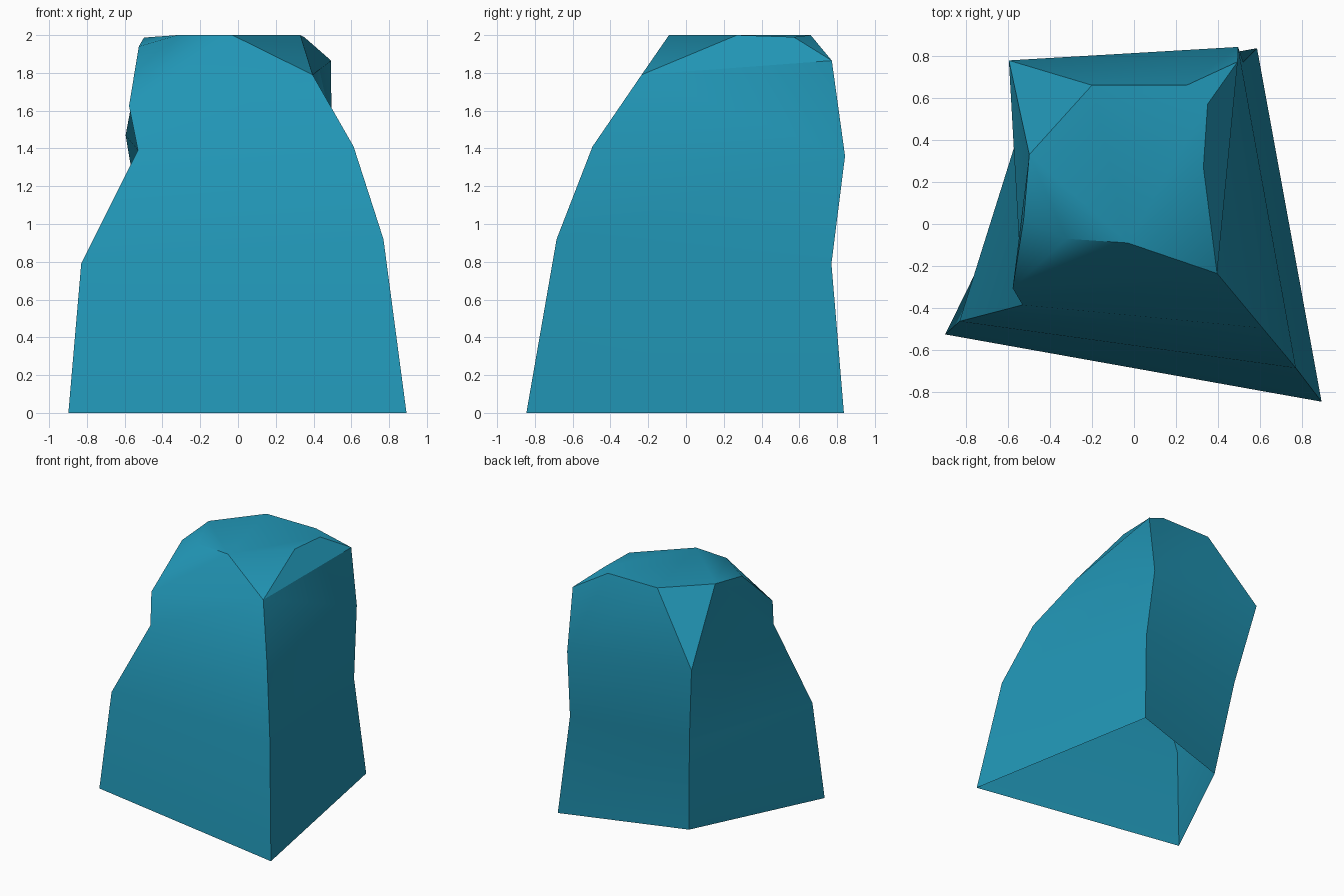
import bpy, bmesh, math

if "Cube" in bpy.data.objects:
    bpy.data.objects.remove(bpy.data.objects["Cube"])

# Four-sided cross-sections, base to shoulder: front-left, front-right, back-right, back-left
rings = [
    [(-0.898, -0.525, 0.0), (0.892, -0.845, 0.0), (0.585, 0.836, 0.0), (-0.388, 0.515, 0.0)],
    [(-0.83, -0.463, 0.79), (0.77, -0.685, 0.92), (0.52, 0.77, 0.79), (-0.482, 0.645, 0.80)],
    [(-0.53, -0.385, 1.39), (0.612, -0.495, 1.41), (0.495, 0.842, 1.36), (-0.595, 0.778, 1.47)],
]
# Chipped upper corners, then the flat crown outline (counter-clockwise from the left)
chips = [(-0.577, -0.305, 1.625), (0.395, -0.235, 1.79), (0.493, 0.772, 1.865)]
crown = [(-0.525, 0.02, 1.94), (-0.32, -0.07, 2.0), (-0.03, -0.09, 2.0), (0.33, 0.27, 2.0),
         (0.35, 0.57, 1.99), (0.25, 0.66, 2.0), (-0.20, 0.66, 2.0), (-0.498, 0.33, 1.987)]

bm = bmesh.new()
r = [[bm.verts.new(p) for p in ring] for ring in rings]
fl, fr, br = [bm.verts.new(p) for p in chips]
t = [bm.verts.new(p) for p in crown]
FL, FR, BR, BL = r[2]

# Lofted lower sides, open underneath
for low, high in zip(r, r[1:]):
    for i in range(4):
        j = (i + 1) % 4
        bm.faces.new((low[i], low[j], high[j], high[i]))

# Upper sides, corner chips and crown
for face in [
    (FL, FR, fr, fl), (fl, fr, t[2], t[1]), (fl, t[1], t[0]), (fr, t[3], t[2]),
    (FR, BR, fr), (BR, br, fr), (fr, br, t[4], t[3]), (br, t[5], t[4]),
    (BR, BL, t[6]), (BR, t[6], t[5], br), (BL, t[7], t[6]),
    (BL, FL, t[7]), (FL, fl, t[7]), (fl, t[0], t[7]),
    (t[0], t[1], t[7]), (t[1], t[2], t[3], t[4], t[5], t[6], t[7]),
]:
    bm.faces.new(face)

# Slightly worn edges
worn = [e for e in bm.edges if e.calc_face_angle(0) > math.radians(21)]
bmesh.ops.bevel(bm, geom=worn, offset=0.014, segments=4, profile=0.5,
                affect='EDGES', clamp_overlap=True)

mesh = bpy.data.meshes.new("rock")
bm.to_mesh(mesh)
bm.free()
rock = bpy.data.objects.new("rock", mesh)
bpy.context.collection.objects.link(rock)

# Smooth shading
bpy.context.view_layer.objects.active = rock
rock.select_set(True)
bpy.ops.object.shade_smooth_by_angle(angle=math.radians(35))

mat = bpy.data.materials.new("teal_stone")
mat.diffuse_color = (0.015, 0.30, 0.46, 1.0)
mat.use_nodes = True
mat.node_tree.nodes["Principled BSDF"].inputs["Base Color"].default_value = mat.diffuse_color
mesh.materials.append(mat)
